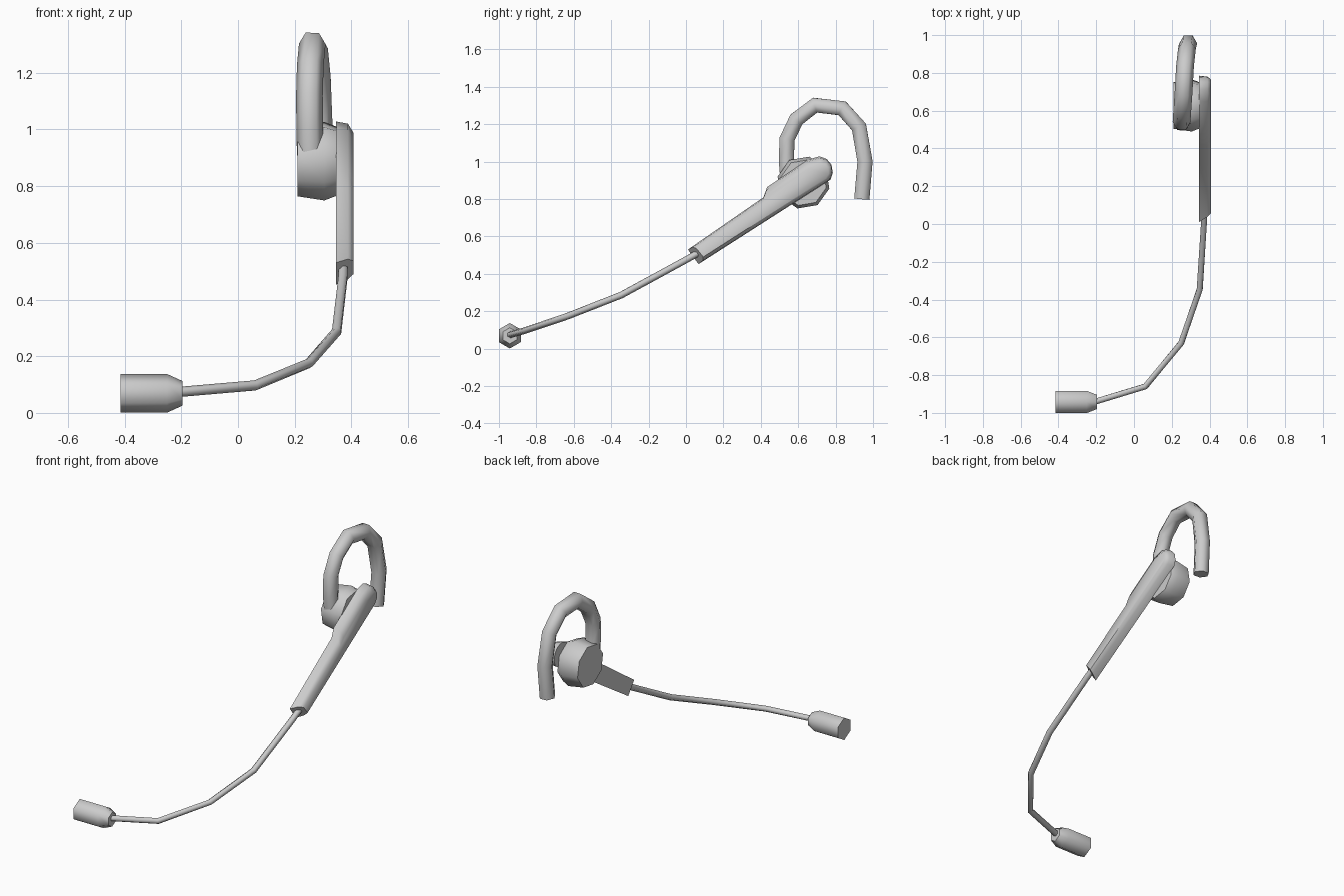
import bpy, bmesh, math
from mathutils import Vector

if "Cube" in bpy.data.objects:
    bpy.data.objects.remove(bpy.data.objects["Cube"])


def loft(name, rings, angle=65):
    """Skin a list of equal-length point rings and cap both ends."""
    bm = bmesh.new()
    vs = [[bm.verts.new(p) for p in r] for r in rings]
    n = len(vs[0])
    for a, b in zip(vs, vs[1:]):
        for i in range(n):
            j = (i + 1) % n
            bm.faces.new((a[i], a[j], b[j], b[i]))
    bm.faces.new(vs[0])
    bm.faces.new(vs[-1])
    bmesh.ops.recalc_face_normals(bm, faces=bm.faces)
    me = bpy.data.meshes.new(name)
    bm.to_mesh(me)
    bm.free()
    ob = bpy.data.objects.new(name, me)
    bpy.context.collection.objects.link(ob)
    bpy.ops.object.select_all(action='DESELECT')
    ob.select_set(True)
    bpy.context.view_layer.objects.active = ob
    bpy.ops.object.shade_smooth_by_angle(angle=math.radians(angle))
    return ob


def tube(name, path, radius, ref, sides=6):
    """Sweep a polygon along a path, one corner kept towards ref."""
    pts = [Vector(p) for p in path]
    rings = []
    for i, p in enumerate(pts):
        d_in = (p - pts[max(i - 1, 0)]).normalized()
        d_out = (pts[min(i + 1, len(pts) - 1)] - p).normalized()
        t = (d_in + d_out).normalized()
        u = (Vector(ref) - t * t.dot(Vector(ref))).normalized()
        v = t.cross(u)
        rings.append([p + radius * (u * math.cos(k * math.tau / sides)
                                    + v * math.sin(k * math.tau / sides))
                      for k in range(sides)])
    return loft(name, rings)


def turned(name, cy, cz, profile, sides, phase):
    """Polygonal turned part along x from (x, radius) pairs."""
    return loft(name, [[(x, cy + r * math.cos(phase + k * math.tau / sides),
                         cz + r * math.sin(phase + k * math.tau / sides))
                        for k in range(sides)] for x, r in profile], 50 if sides > 6 else 65)


# ear hook
tube("ear_hook", [(0.255, 0.545, 0.91), (0.253, 0.537, 1.0), (0.252, 0.54, 1.12),
                  (0.255, 0.59, 1.225), (0.262, 0.69, 1.302), (0.27, 0.835, 1.285),
                  (0.28, 0.925, 1.185), (0.287, 0.957, 1.0), (0.282, 0.94, 0.80)],
     0.047, (1, 0, 0))

# ear cushion
turned("ear_cushion", 0.628, 0.888,
       [(0.21, 0.127), (0.305, 0.142), (0.348, 0.125)], 8, math.radians(32))

# flat body, bevelled outside, with a slanted lower end
outline = [(0.01, 0.53), (0.067, 0.452), (0.775, 0.905), (0.787, 0.94), (0.78, 0.985),
           (0.755, 1.015), (0.715, 1.03), (0.65, 1.01), (0.435, 0.865), (0.415, 0.81)]
axis = Vector((0.84, 0.54))
side = Vector((-0.54, 0.84))
origin = Vector((0.04, 0.49))
rings = []
for x, inset, cut in ((0.345, 1.0, 0.0), (0.388, 0.92, 0.03), (0.408, 0.6, 0.042)):
    ring = []
    for i, p in enumerate(outline):
        d = Vector(p) - origin
        a, s = d.dot(axis), d.dot(side)
        a = a + cut if i < 2 else a - (1 - inset) * 0.05
        q = origin + axis * a + side * (s * inset)
        ring.append((x, q.x, q.y))
    rings.append(ring)
loft("body", rings, 50)

# microphone boom
tube("mic_boom", [(0.372, 0.08, 0.52), (0.37, 0.0, 0.475), (0.348, -0.345, 0.287),
                  (0.25, -0.63, 0.175), (0.06, -0.86, 0.097), (-0.22, -0.945, 0.073)],
     0.018, (0, 0, 1))

# microphone capsule
turned("mic_capsule", -0.942, 0.069,
       [(-0.415, 0.068), (-0.25, 0.068), (-0.195, 0.043)], 6, math.pi / 2)
